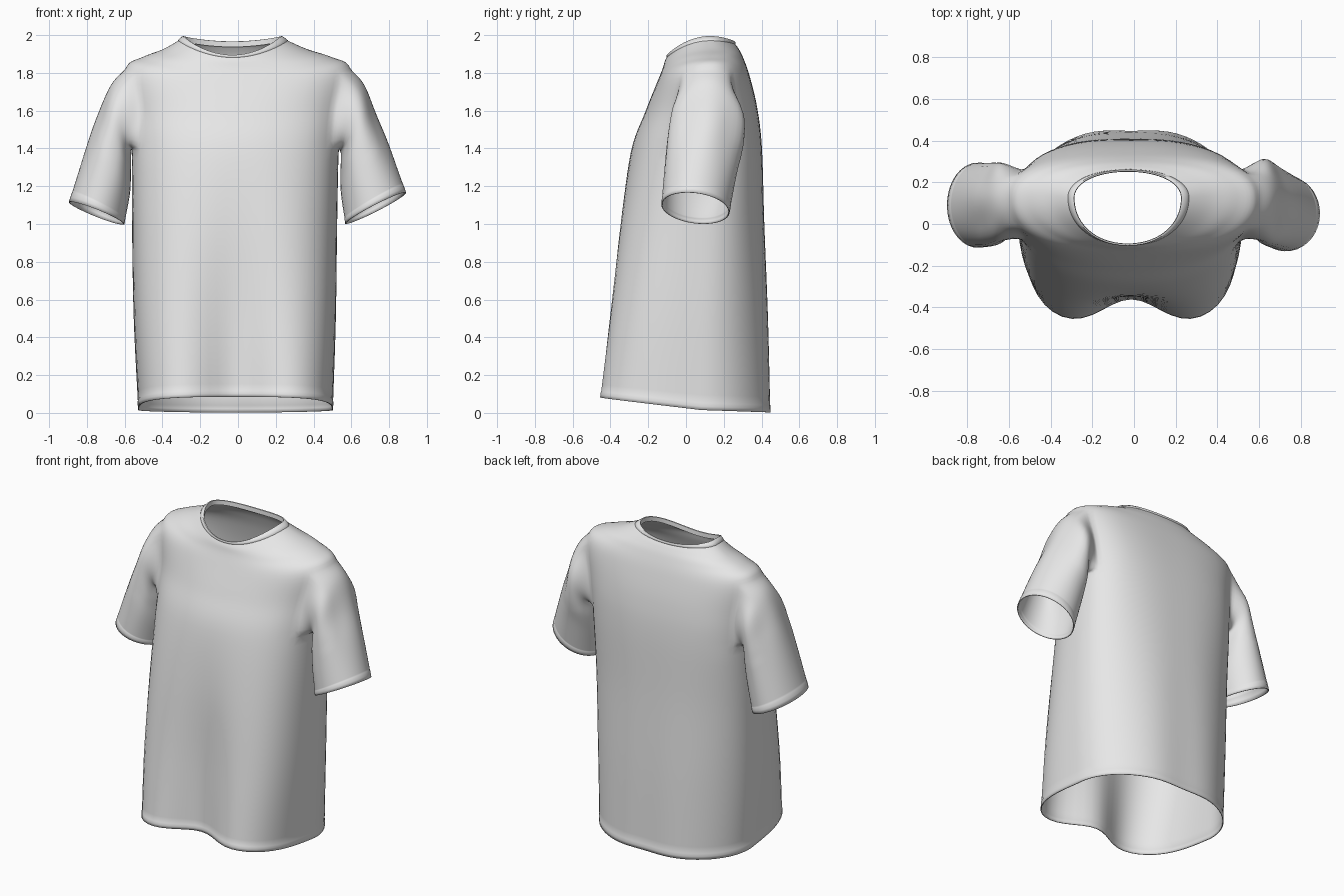
import bpy, bmesh, math
from mathutils import Vector

if "Cube" in bpy.data.objects:
    bpy.data.objects.remove(bpy.data.objects["Cube"])

cloth = bpy.data.materials.new("light_grey_cloth")
cloth.diffuse_color = (0.8, 0.8, 0.8, 1)
cloth.use_nodes = True
cloth.node_tree.nodes["Principled BSDF"].inputs["Base Color"].default_value = cloth.diffuse_color


def spline(pts, t):
    """Catmull-Rom through equal length tuples, one unit per span."""
    i = max(0, min(int(t), len(pts) - 2))
    f = t - i
    b, c = pts[i], pts[i + 1]
    a = pts[i - 1] if i else [2 * p - q for p, q in zip(b, c)]
    d = pts[i + 2] if i + 2 < len(pts) else [2 * q - p for p, q in zip(b, c)]
    return [0.5 * (2 * q + (r - p) * f + (2 * p - 5 * q + 4 * r - s) * f * f
            + (3 * q - p - 3 * r + s) * f ** 3) for p, q, r, s in zip(a, b, c, d)]


# body rings: half width, y mid, y front, y back, z front, z side, z back,
# front squareness, back squareness, front dip, x shift
RINGS = [
    (.515, .08, -.500, .470, .085, .015, .002, 3.2, 2.05, .14, -.013),
    (.535, .08, -.440, .450, .50, .50, .50, 3.0, 2.1, .09, -.017),
    (.543, .09, -.368, .420, 1.0, 1.0, 1.0, 2.7, 2.3, .03, -.018),
    (.548, .10, -.292, .402, 1.38, 1.40, 1.40, 2.5, 2.7, 0, -.014),
    (.562, .11, -.217, .378, 1.59, 1.60, 1.61, 2.4, 2.8, 0, -.006),
    (.595, .12, -.155, .338, 1.745, 1.822, 1.78, 2.3, 2.5, 0, 0),
    (.500, .13, -.125, .303, 1.82, 1.884, 1.88, 2.2, 2.3, 0, -.005),
    (.380, .135, -.112, .277, 1.862, 1.926, 1.93, 2.15, 2.15, 0, -.015),
    (.262, .125, -.100, .257, 1.885, 1.985, 1.957, 2.1, 2.1, 0, -.03)]
N = 72


def ring(t, off=0, dz=0):
    w, ym, yf, yb, zf, zs, zb, nf, nb, dip, sx = spline(RINGS, t)
    pts = []
    for k in range(N):
        a = 2 * math.pi * k / N          # 0 = front, quarter turn = +x
        s, c = math.sin(a), math.cos(a)
        n = nf if c > 0 else nb
        r = (abs(s) ** n + abs(c) ** n) ** (-1 / n)
        x, d = (w + off) * s * r, abs(c) * r
        if c > 0:
            y = ym + (yf - off - ym) * d + dip * math.exp(-(x / .2) ** 2)
        else:
            y = ym + (yb + off - ym) * d - .18 * dip * math.exp(-(x / .16) ** 2)
        z = zs + ((zf if c > 0 else zb) - zs) * (d if t < 1 else c * c)
        pts.append(Vector((x + sx, y, z + dz)))
    return pts


def finish(bm, name, thick=0):
    bmesh.ops.recalc_face_normals(bm, faces=bm.faces)
    me = bpy.data.meshes.new(name)
    bm.to_mesh(me)
    bm.free()
    me.materials.append(cloth)
    ob = bpy.data.objects.new(name, me)
    bpy.context.collection.objects.link(ob)
    bpy.ops.object.select_all(action='DESELECT')
    ob.select_set(True)
    bpy.context.view_layer.objects.active = ob
    bpy.ops.object.shade_smooth_by_angle(angle=math.radians(60))
    if thick:
        m = ob.modifiers.new("thickness", 'SOLIDIFY')
        m.thickness = thick
        m.offset = -1
    return ob


def bridge(bm, a, b):
    for i in range(len(a)):
        j = (i + 1) % len(a)
        bm.faces.new((a[i], a[j], b[j], b[i]))


# shirt body, with the lowest rows stepped out as a hem
bm = bmesh.new()
ts = [0, .04, .075, .083] + [i / 6 for i in range(1, 49)]
rows = [[bm.verts.new(p) for p in ring(t, .0015 if t < .08 else 0)] for t in ts]
lo, hi = ts.index(3), ts.index(5)
c0, c1 = 12, 24                          # armhole columns on the +x side
for r in range(len(rows) - 1):
    for k in range(N):
        kk = k if k < N // 2 else N - 1 - k
        if lo <= r < hi and c0 <= kk < c1:
            continue
        j = (k + 1) % N
        bm.faces.new((rows[r][k], rows[r][j], rows[r + 1][j], rows[r + 1][k]))

# sleeve rings: outer x, outer z, inner x, inner z, y centre, half depth
RIGHT = [(.668, 1.735, .545, 1.365, .113, .195),
         (.732, 1.57, .542, 1.27, .100, .203),
         (.80, 1.41, .545, 1.16, .078, .193),
         (.890, 1.165, .568, 1.003, .050, .180)]
LEFT = [(.672, 1.735, .565, 1.365, .105, .185),
        (.742, 1.57, .567, 1.27, .098, .195),
        (.80, 1.41, .572, 1.16, .092, .200),
        (.895, 1.115, .602, 1.0, .090, .203)]


# sleeves grow from the armhole edges
def sleeve(side, cuffs):
    col = lambda k: k if side > 0 else (N - k) % N
    loop = [rows[lo][col(k)] for k in range(c0, c1)]
    loop += [rows[r][col(c1)] for r in range(lo, hi)]
    loop += [rows[hi][col(k)] for k in range(c1, c0, -1)]
    loop += [rows[r][col(c0)] for r in range(hi, lo, -1)]
    paths = []
    for v in loop:
        a = math.atan2(v.co.y - .11, (v.co.z - 1.61) * .9)
        u, s = math.cos(a), math.sin(a)
        path = [tuple(v.co)]
        for i, (ox, oz, ix, iz, cy, d) in enumerate(cuffs):
            tilt = -.02 * s if i == 3 else 0
            path.append((side * ((ox + ix) / 2 + u * (ox - ix) / 2),
                         cy + d * s, (oz + iz) / 2 + u * (oz - iz) / 2 + tilt))
        paths.append((a, path))
    prev = loop
    for t in [i / 6 for i in range(1, 23)] + [3.80, 3.83, 3.838, 3.92, 4]:
        pts = [Vector(spline(p, t)) for _, p in paths]
        mid = sum(pts, Vector()) / len(pts)
        cur = []
        for (a, _), p in zip(paths, pts):
            # soft drape folds, fading out at both ends and under the arm
            fade = max(0, min(1, math.cos(a) + .7)) * math.sin(math.pi * t / 4) ** 2
            fold = .035 * math.sin(5 * a + .8) * fade
            if t > 3.835:
                fold += .006
            cur.append(bm.verts.new(mid + (p - mid) * (1 + fold)))
        bridge(bm, prev, cur)
        prev = cur


sleeve(1, RIGHT)
sleeve(-1, LEFT)
# relax the armhole seams
seam = [v for v in bm.verts if 1.36 < v.co.z < 1.9 and .42 < abs(v.co.x) < .72]
for _ in range(2):
    bmesh.ops.smooth_vert(bm, verts=seam, factor=.4, use_axis_x=True,
                          use_axis_y=True, use_axis_z=True)
finish(bm, "shirt_body_and_sleeves", .006)

# ribbed collar band around the neck opening
bm = bmesh.new()
prev = None
for t, off, dz in [(7.74, -.003, 0), (7.77, .001, .002), (7.88, .003, .005),
                   (8, .002, .010), (8, -.005, .009), (8, -.007, -.020)]:
    cur = [bm.verts.new(p) for p in ring(t, off, dz)]
    if prev:
        bridge(bm, prev, cur)
    prev = cur
finish(bm, "collar_band")
